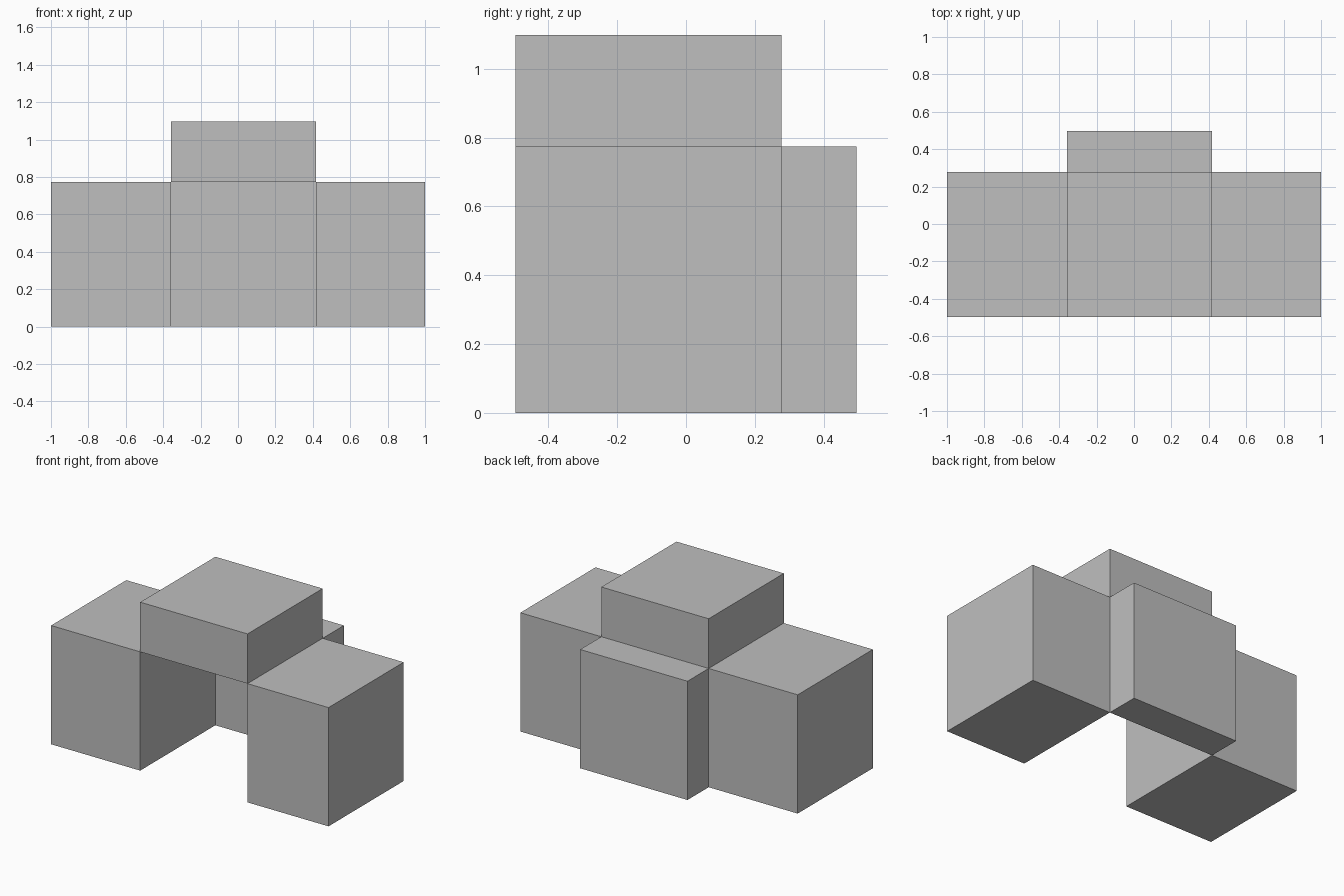
import bpy
import bmesh
from mathutils import Vector

if "Cube" in bpy.data.objects:
    bpy.data.objects.remove(bpy.data.objects["Cube"])

grey = bpy.data.materials.new("plain_grey")
grey.diffuse_color = (0.52, 0.52, 0.52, 1.0)
grey.use_nodes = True
grey.node_tree.nodes["Principled BSDF"].inputs["Base Color"].default_value = grey.diffuse_color


def box(name, low, high):
    """Closed box spanning two opposite corners."""
    low, high = Vector(low), Vector(high)
    bm = bmesh.new()
    bmesh.ops.create_cube(bm, size=1.0)
    bmesh.ops.scale(bm, vec=high - low, verts=bm.verts)
    bmesh.ops.translate(bm, vec=(low + high) / 2, verts=bm.verts)
    mesh = bpy.data.meshes.new(name)
    bm.to_mesh(mesh)
    bm.free()
    mesh.materials.append(grey)
    obj = bpy.data.objects.new(name, mesh)
    bpy.context.collection.objects.link(obj)
    return obj


# Limits of the empty central cube, which the blocks surround
x0, x1 = -0.358, 0.416
y0, y1 = -0.496, 0.278
h = 0.774

# Side blocks
box("left_block", (-1.0, y0, 0), (x0, y1, h))
box("right_block", (x1, y0, 0), (1.0, y1, h))

# Block behind the opening
box("back_block", (x0, y1, 0), (x1, 0.496, h))

# Block above the opening
box("top_block", (x0, y0, h), (x1, y1, 1.098))
